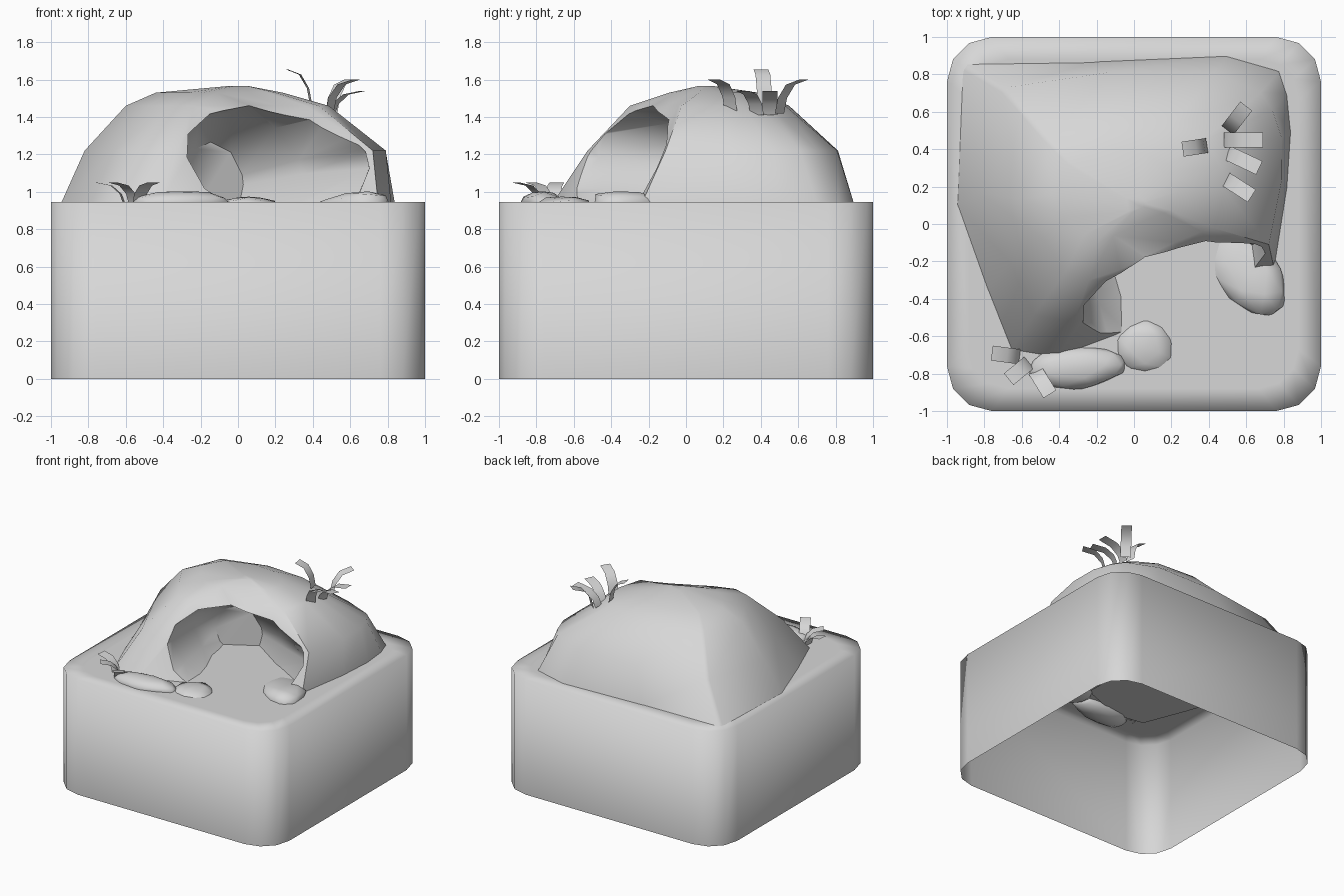
import bpy, bmesh, math, random
from mathutils import Vector

random.seed(4)
if "Cube" in bpy.data.objects:
    bpy.data.objects.remove(bpy.data.objects["Cube"])

GROUND = 0.945
GREY = (0.68, 0.68, 0.68, 1)
stone = bpy.data.materials.new("pale_grey")
stone.use_nodes = True
stone.diffuse_color = GREY
stone.node_tree.nodes["Principled BSDF"].inputs["Base Color"].default_value = GREY


def smooth(obj, angle):
    bpy.ops.object.select_all(action="DESELECT")
    obj.select_set(True)
    bpy.context.view_layer.objects.active = obj
    bpy.ops.object.shade_smooth_by_angle(angle=math.radians(angle))


def finish(name, bm, angle=None, recalc=True):
    if recalc:
        bmesh.ops.recalc_face_normals(bm, faces=bm.faces)
    mesh = bpy.data.meshes.new(name)
    bm.to_mesh(mesh)
    bm.free()
    mesh.materials.append(stone)
    obj = bpy.data.objects.new(name, mesh)
    bpy.context.collection.objects.link(obj)
    if angle:
        smooth(obj, angle)
    return obj


def loft(name, rings, angle=None, bottom=True):
    """Skin closed rings of points and cap the ends."""
    bm = bmesh.new()
    loops = [[bm.verts.new(p) for p in ring] for ring in rings]
    n = len(loops[0])
    for a, b in zip(loops, loops[1:]):
        for i in range(n):
            j = (i + 1) % n
            bm.faces.new((a[i], a[j], b[j], b[i]))
    if bottom:
        bm.faces.new(loops[0][::-1])
    bm.faces.new(loops[-1])
    return finish(name, bm, angle)


# Hollow rounded block, open underneath, with a softly shaded rim
radius = 0.24
outline = []
for quarter, (sx, sy) in enumerate([(1, 1), (-1, 1), (-1, -1), (1, -1)]):
    for step in range(4):
        a = math.radians(quarter * 90 + step * 30)
        outline.append((sx * (1 - radius) + radius * math.cos(a),
                        sy * (1 - radius) + radius * math.sin(a)))
loft("ground_block", [[(x * s, y * s, z) for x, y in outline]
                      for s, z in ((1, 0), (1, GROUND), (0.88, GROUND))], 100, bottom=False)

# Cave mound: the base outline is refitted to a smaller box at each height,
# rounder towards the top and the back
base = [(-0.9, 0.86), (-0.92, 0.83), (-0.95, 0.1), (-0.79, -0.35), (-0.66, -0.68),
        (-0.42, -0.72), (-0.1, -0.6), (0.4, -0.35), (0.64, -0.26), (0.75, -0.24),
        (0.82, 0.2), (0.84, 0.5), (0.82, 0.7), (0.78, 0.82), (0.5, 0.9), (-0.2, 0.87)]
levels = [(0.93, -0.95, 0.84, -0.72, 0.9, 0), (1.22, -0.82, 0.81, -0.53, 0.84, 0.3),
          (1.46, -0.6, 0.5, -0.31, 0.57, 0.7), (1.53, -0.44, 0.25, -0.1, 0.4, 1),
          (1.565, -0.06, 0.06, 0.06, 0.15, 1)]
rings = []
for z, x0, x1, y0, y1, rounding in levels:
    ring = []
    for x, y in base:
        u, v = (x + 0.055) / 0.895, (y - 0.09) / 0.81
        r = rounding * (1 + 0.8 * v * (1 - rounding))
        ru = u * (1 - r + r * math.sqrt(1 - v * v / 2))
        rv = v * (1 - r + r * math.sqrt(1 - u * u / 2))
        ring.append(((x0 + x1 + ru * (x1 - x0)) / 2, (y0 + y1 + rv * (y1 - y0)) / 2, z))
    rings.append(ring)
mound = loft("cave_mound", rings)

# Cave hollow, narrowing as it turns back to the right
mouth = [(0.02, 0.9), (-0.16, 1.02), (-0.25, 1.19), (-0.24, 1.32), (-0.1, 1.45),
         (0.16, 1.51), (0.5, 1.42), (0.69, 1.22), (0.71, 1.13), (0.62, 0.9)]


def section(left, right, height):
    """Fit the mouth outline between two floor points."""
    result = []
    for x, z in mouth:
        p = Vector(left).lerp(Vector(right), (x - 0.02) / 0.6)
        result.append((p.x, p.y, 0.9 + (z - 0.9) * height))
    return result


hollow = loft("cave_hollow_cutter", [
    section((0.02, -1.2), (0.62, -1.2), 1),
    section((0, -0.36), (0.61, -0.12), 0.98),
    section((-0.13, -0.06), (0.28, 0.07), 0.85),
    section((-0.19, 0.15), (0, 0.26), 0.6)])
hollow.hide_render = True
cut = mound.modifiers.new("mouth", "BOOLEAN")
cut.operation = "DIFFERENCE"
cut.solver = "EXACT"
cut.object = hollow
bpy.context.view_layer.objects.active = mound
bpy.ops.object.modifier_apply(modifier=cut.name)
bpy.data.objects.remove(hollow)
smooth(mound, 50)


# Boulders half sunk in the ground, taller towards one end
def boulder(name, centre, size, turn, tilt=0):
    bm = bmesh.new()
    bmesh.ops.create_icosphere(bm, subdivisions=2, radius=1)
    c, s = math.cos(math.radians(turn)), math.sin(math.radians(turn))
    for v in bm.verts:
        p = v.co * random.uniform(0.92, 1.1)
        x, y, z = p.x * size[0], p.y * size[1], p.z * size[2] * (1 + tilt * p.x)
        v.co = Vector((c * x - s * y, s * x + c * y, z)) + Vector(centre)
    finish(name, bm, 60)


boulder("front_boulder", (-0.31, -0.765, 0.935), (0.265, 0.115, 0.07), 3)
boulder("mouth_boulder", (0.06, -0.66, 0.925), (0.16, 0.15, 0.05), -20)
boulder("left_boulder", (0.61, -0.27, 0.93), (0.28, 0.165, 0.065), -50, 0.85)


# Grass blades: bent strips
def blade(bm, root, tip, width=0.08):
    root, tip = Vector(root), Vector(tip)
    run = Vector((tip.x - root.x, tip.y - root.y, 0))
    side = run.normalized().cross(Vector((0, 0, 1))) * width / 2
    rise = tip.z - root.z
    pairs = []
    for out, up in [(0, 0), (0.12, 0.45), (0.45, 0.85), (1, 1)]:
        p = root + run * out + Vector((0, 0, rise * up))
        pairs.append((bm.verts.new(p - side), bm.verts.new(p + side)))
    for (a, b), (c, d) in zip(pairs, pairs[1:]):
        bm.faces.new((a, b, d, c))


def tuft(name, blades):
    bm = bmesh.new()
    for root, tip in blades:
        blade(bm, root, tip)
    finish(name, bm, 60, recalc=False)


tuft("mound_grass", [
    ((0.39, 0.42, 1.47), (0.26, 0.4, 1.655)),
    ((0.5, 0.5, 1.42), (0.6, 0.63, 1.6)),
    ((0.48, 0.45, 1.41), (0.69, 0.45, 1.54)),
    ((0.5, 0.38, 1.41), (0.67, 0.3, 1.54)),
    ((0.49, 0.24, 1.43), (0.63, 0.15, 1.6))])
tuft("ground_grass", [
    ((-0.61, -0.71, 0.94), (-0.76, -0.69, 1.05)),
    ((-0.56, -0.74, 0.94), (-0.67, -0.83, 1.05)),
    ((-0.53, -0.78, 0.94), (-0.45, -0.91, 1.05))])
